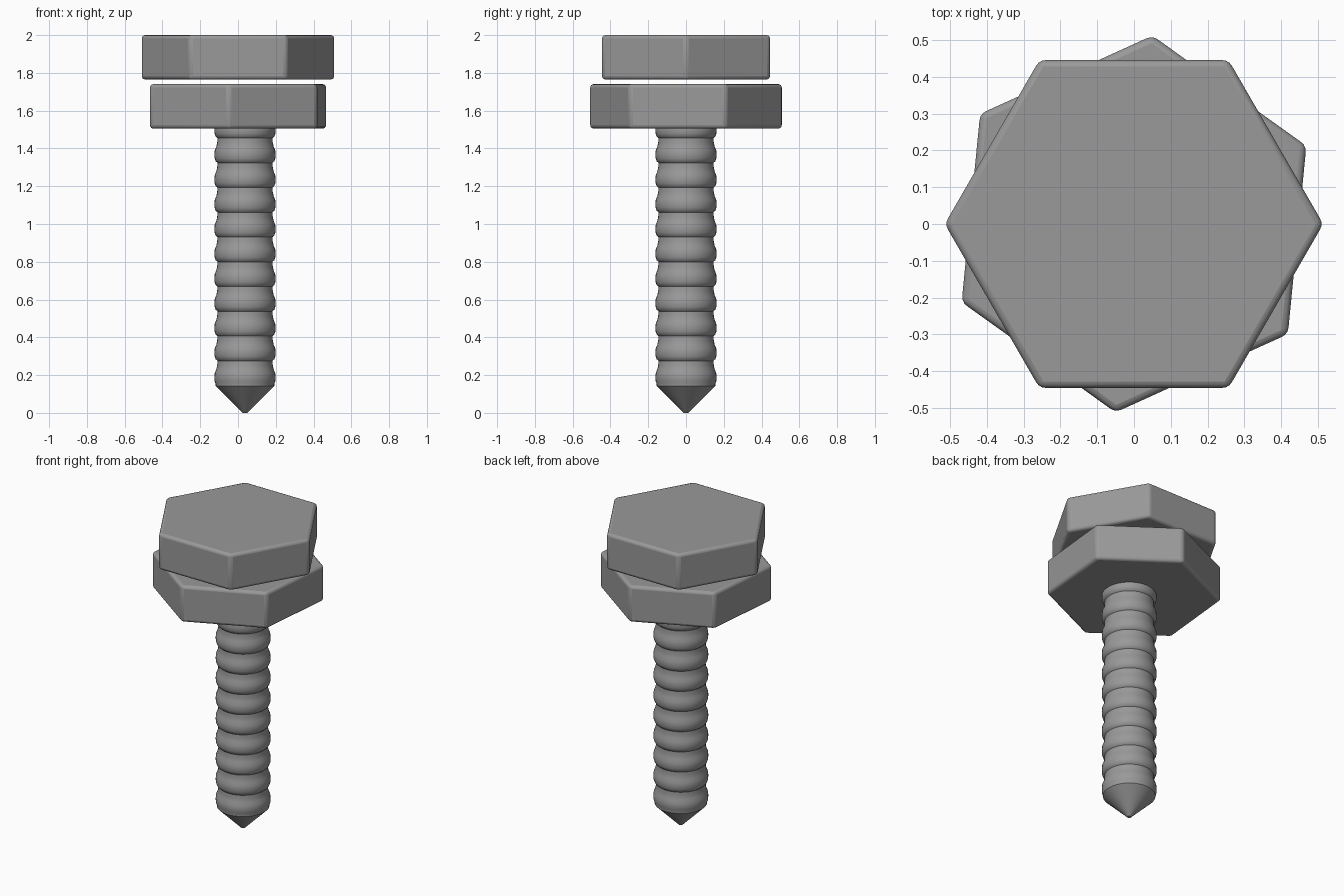
import bpy, bmesh, math

cube = bpy.data.objects.get("Cube")
if cube:
    bpy.data.objects.remove(cube, do_unlink=True)

steel = bpy.data.materials.new("grey steel")
steel.use_nodes = True
steel.diffuse_color = (0.32, 0.32, 0.32, 1)
steel.node_tree.nodes["Principled BSDF"].inputs["Base Color"].default_value = (0.32, 0.32, 0.32, 1)


def finish(obj, name, angle):
    obj.name = obj.data.name = name
    obj.data.materials.append(steel)
    bpy.ops.object.select_all(action="DESELECT")
    obj.select_set(True)
    bpy.context.view_layer.objects.active = obj
    bpy.ops.object.shade_smooth_by_angle(angle=math.radians(angle))


def hex_block(name, low, high, turn):
    """Six-sided block with softened edges; turn is the angle of one corner."""
    bpy.ops.mesh.primitive_cylinder_add(vertices=6, radius=0.514, depth=high - low)
    obj = bpy.context.object
    obj.location.z = (low + high) / 2
    obj.rotation_euler.z = math.radians(turn - 90)
    bevel = obj.modifiers.new("soft edges", "BEVEL")
    bevel.width = 0.018
    bevel.segments = 3
    bevel.limit_method = "ANGLE"
    finish(obj, name, 40)


# Head and the loose nut below it
hex_block("bolt_head", 1.765, 2.0, 0)
hex_block("hex_nut", 1.505, 1.74, 24.4)

# Shank: pointed tip, then rounded thread ridges, spun around the axis
pitch, start, ridges = 0.131, 0.145, 11
ridge = [(0.0, 0.146), (0.008, 0.155), (0.024, 0.161), (0.045, 0.162),
         (0.066, 0.16), (0.085, 0.152), (0.108, 0.147)]
profile = [(0.0, 0.0), (0.012, 0.0), (0.155, start - 0.003)]
for i in range(ridges):
    steps = ridge[1:] if i == 0 else ridge
    profile += [(r, start + i * pitch + z) for z, r in steps]
profile.append((0.0, start + ridges * pitch))

bm = bmesh.new()
points = [bm.verts.new((r, 0, z)) for r, z in profile]
edges = [bm.edges.new(pair) for pair in zip(points, points[1:])]
bmesh.ops.spin(bm, geom=points + edges, cent=(0, 0, 0), axis=(0, 0, 1),
               angle=math.tau, steps=40, use_duplicate=False)
bmesh.ops.remove_doubles(bm, verts=bm.verts, dist=0.0005)
bmesh.ops.recalc_face_normals(bm, faces=bm.faces)
mesh = bpy.data.meshes.new("threaded_shank")
bm.to_mesh(mesh)
bm.free()
shank = bpy.data.objects.new("threaded_shank", mesh)
shank.location.x = 0.037
bpy.context.collection.objects.link(shank)
finish(shank, "threaded_shank", 42)
